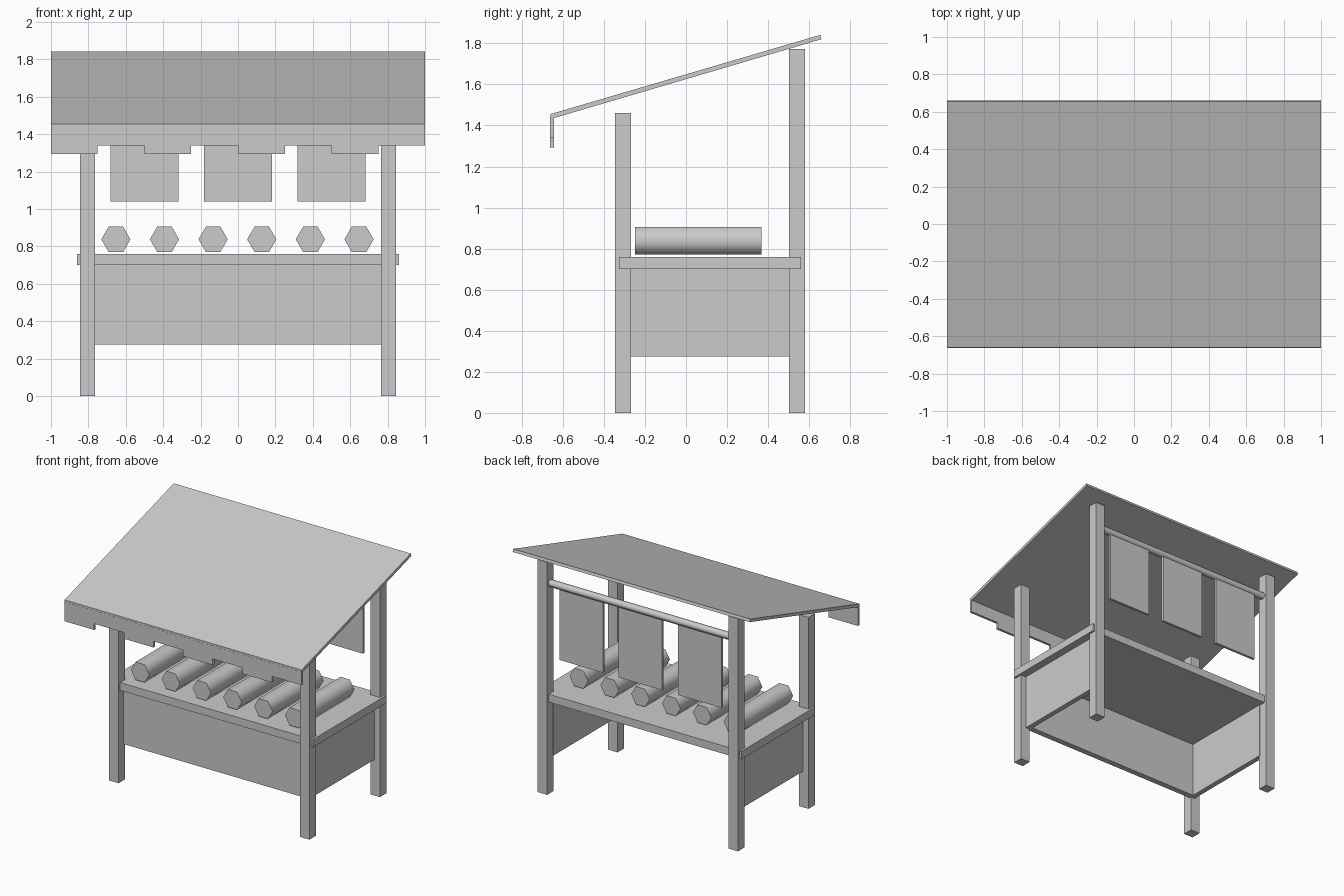
import bpy
import bmesh
from math import pi
from mathutils import Matrix, Vector

cube = bpy.data.objects.get("Cube")
if cube:
    bpy.data.objects.remove(cube, do_unlink=True)

grey = bpy.data.materials.new("plain_grey")
grey.use_nodes = True
grey.diffuse_color = (0.6, 0.6, 0.6, 1)
grey.node_tree.nodes["Principled BSDF"].inputs["Base Color"].default_value = (0.6, 0.6, 0.6, 1)


def finish(name, bm):
    bmesh.ops.recalc_face_normals(bm, faces=bm.faces)
    mesh = bpy.data.meshes.new(name)
    bm.to_mesh(mesh)
    bm.free()
    mesh.materials.append(grey)
    obj = bpy.data.objects.new(name, mesh)
    bpy.context.collection.objects.link(obj)
    return obj


def box(name, x, y, z):
    """Box from (low, high) ranges on each axis."""
    bm = bmesh.new()
    size = [b - a for a, b in (x, y, z)]
    centre = [(a + b) / 2 for a, b in (x, y, z)]
    matrix = Matrix.Translation(centre) @ Matrix.Diagonal((*size, 1))
    bmesh.ops.create_cube(bm, size=1, matrix=matrix)
    return finish(name, bm)


def prism(name, points, direction):
    """Extrude a closed outline of 3D points along a direction."""
    bm = bmesh.new()
    face = bm.faces.new([bm.verts.new(p) for p in points])
    result = bmesh.ops.extrude_face_region(bm, geom=[face], use_keep_orig=True)
    verts = [v for v in result["geom"] if isinstance(v, bmesh.types.BMVert)]
    bmesh.ops.translate(bm, vec=Vector(direction), verts=verts)
    return finish(name, bm)


def rod(name, centre, radius, length, axis):
    """Six-sided rod with smooth sides and flat ends."""
    bm = bmesh.new()
    turn = Matrix.Rotation(pi / 2, 4, axis)
    spin = Matrix.Rotation(pi / 2 if axis == "X" else 0, 4, "Z")
    bmesh.ops.create_cone(bm, cap_ends=True, segments=6, radius1=radius, radius2=radius,
                          depth=length, matrix=Matrix.Translation(centre) @ turn @ spin)
    # Put a pair of corners level with the centre
    corner = max(v.co.z for v in bm.verts) - centre[2]
    if axis == "X" and corner > radius * 0.95:
        bmesh.ops.rotate(bm, cent=centre, matrix=Matrix.Rotation(pi / 6, 3, "Y"), verts=bm.verts)
    for f in bm.faces:
        f.smooth = len(f.verts) == 4
    for e in bm.edges:
        e.smooth = all(f.smooth for f in e.link_faces)
    return finish(name, bm)


# Four posts and the two side panels
for side, s in (("left", 1), ("right", -1)):
    post_x = sorted((s * 0.765, s * 0.845))
    box(f"front_post_{side}", post_x, (-0.346, -0.268), (0, 1.46))
    box(f"back_post_{side}", post_x, (0.502, 0.58), (0, 1.773))
    box(f"side_panel_{side}", sorted((s * 0.76, s * 0.8)), (-0.24, 0.51), (0.275, 0.7))

# Counter
box("counter_top", (-0.861, 0.861), (-0.327, 0.561), (0.7, 0.76))
box("front_panel", (-0.8, 0.8), (-0.285, -0.24), (0.275, 0.7))

# Rolls laid on the counter
for i in range(6):
    rod(f"roll_{i + 1}", (-0.653 + 0.26 * i, 0.06, 0.838), 0.078, 0.615, "X")

# Hanging bar and cloths at the back
rod("hanging_bar", (0, 0.54, 1.6), 0.027, 1.56, "Y")
for i in (-1, 0, 1):
    box(f"hanging_cloth_{i + 2}", (i * 0.5 - 0.183, i * 0.5 + 0.183), (0.53, 0.55), (1.04, 1.6))

# Sloping roof
outline = [(-0.661, 1.455), (0.654, 1.841), (0.66, 1.82), (-0.643, 1.436), (-0.661, 1.43)]
prism("roof", [(-1, y, z) for y, z in outline], (2, 0, 0))

# Stepped valance under the front edge
edge = [(-1, 1.44)]
for i in range(8):
    z = 1.34 if i % 2 else 1.293
    edge += [(-1 + i / 4, z), (-0.75 + i / 4, z)]
edge.append((1, 1.44))
prism("valance", [(x, -0.662, z) for x, z in edge], (0, 0.019, 0))
